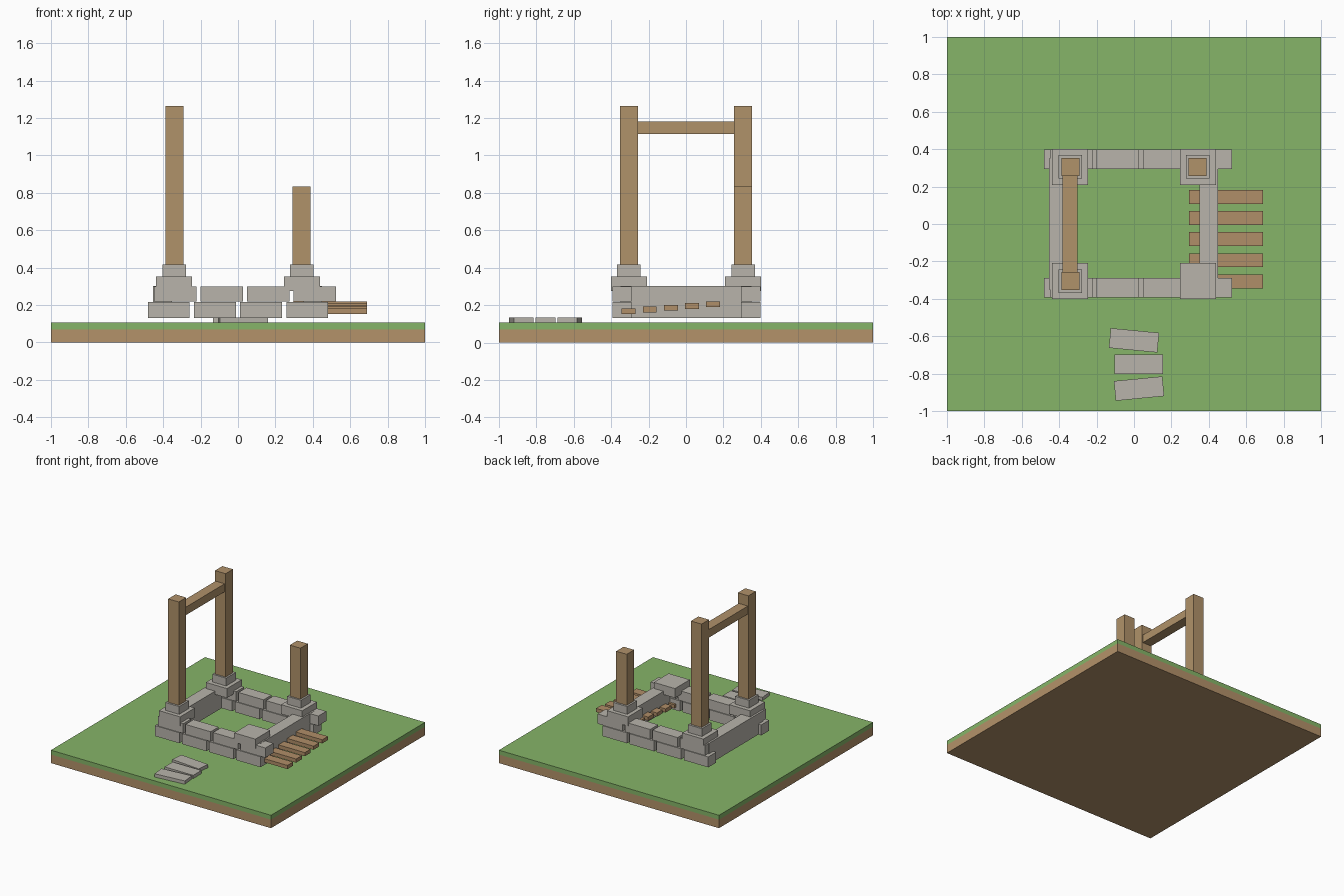
import bpy
import math

if "Cube" in bpy.data.objects:
    bpy.data.objects.remove(bpy.data.objects["Cube"])


def srgb(r, g, b):
    return [((c / 255 + 0.055) / 1.055) ** 2.4 for c in (r, g, b)] + [1.0]


def material(name, rgb):
    m = bpy.data.materials.new(name)
    m.diffuse_color = srgb(*rgb)
    m.use_nodes = True
    m.node_tree.nodes["Principled BSDF"].inputs["Base Color"].default_value = m.diffuse_color
    return m


GRASS = material("grass_green", (134, 181, 104))
DIRT = material("dirt_brown", (180, 146, 106))
STONE = material("stone_grey", (184, 180, 171))
WOOD = material("timber_brown", (176, 146, 106))
PLANK = material("plank_brown", (176, 142, 104))


def box(name, x, y, z, mat, turn=0):
    """Box from (min, max) ranges, turned about its own centre in degrees."""
    bpy.ops.mesh.primitive_cube_add(
        size=1, location=[sum(r) / 2 for r in (x, y, z)],
        rotation=(0, 0, math.radians(turn)))
    ob = bpy.context.object
    ob.name = name
    ob.scale = [r[1] - r[0] for r in (x, y, z)]
    bpy.ops.object.transform_apply(location=False, rotation=False, scale=True)
    ob.data.materials.append(mat)
    return ob


def around(c, w):
    return (c - w / 2, c + w / 2)


# Ground: dirt slab with a grass layer
box("dirt_base", (-1, 1), (-1, 1), (0, 0.07), DIRT)
box("grass_layer", (-1, 1), (-1, 1), (0.07, 0.106), GRASS)

# Front and back walls: two staggered courses of four blocks
LOW, HIGH = (0.13, 0.216), (0.22, 0.30)
for side, y in (("front", -0.342), ("back", 0.345)):
    for i in range(4):
        box(f"{side}_lower_block", around(-0.369 + 0.246 * i, 0.222),
            around(y, 0.104), LOW, STONE)
        box(f"{side}_upper_block", around(-0.336 + 0.249 * i, 0.228),
            around(y, 0.104), HIGH, STONE)

# Side walls
for side, x in (("left", -0.404), ("right", 0.4)):
    box(f"{side}_lower_wall", around(x, 0.1), (-0.35, 0.35), (0.13, 0.22), STONE)
    box(f"{side}_upper_wall", around(x, 0.1), (-0.35, 0.35), (0.22, 0.302), STONE)

# Corner footings and posts; the front right corner has lost its post
for name, sx, sy, top in (("front_left", -1, -1, 1.265), ("back_left", -1, 1, 1.265),
                          ("back_right", 1, 1, 0.835), ("front_right", 1, -1, 0)):
    box(f"{name}_footing", around(0.342 * sx, 0.192),
        around(0.304 * sy, 0.192), (0.275, 0.352), STONE)
    if top:
        box(f"{name}_collar", around(0.34 * sx, 0.126),
            around(0.305 * sy, 0.126), (0.352, 0.416), STONE)
        box(f"{name}_post", around(0.34 * sx, 0.096),
            around(0.304 * sy, 0.096), (0.40, top), WOOD)

# Cross beam between the two tall posts
box("cross_beam", around(-0.342, 0.082), (-0.351, 0.351), (1.114, 1.18), WOOD)

# Loose planks through the right wall, each a little higher than the last
for i in range(5):
    box("plank", (0.295, 0.69), around(-0.307 + 0.113 * i, 0.074),
        around(0.167 + 0.0095 * i, 0.03), PLANK)

# Stepping stones
for x, y, turn in ((0.0, -0.622, -5.5), (0.025, -0.75, 0), (0.027, -0.88, 5.5)):
    box("stepping_stone", around(x, 0.26), around(y, 0.106), (0.10, 0.133), STONE, turn)
